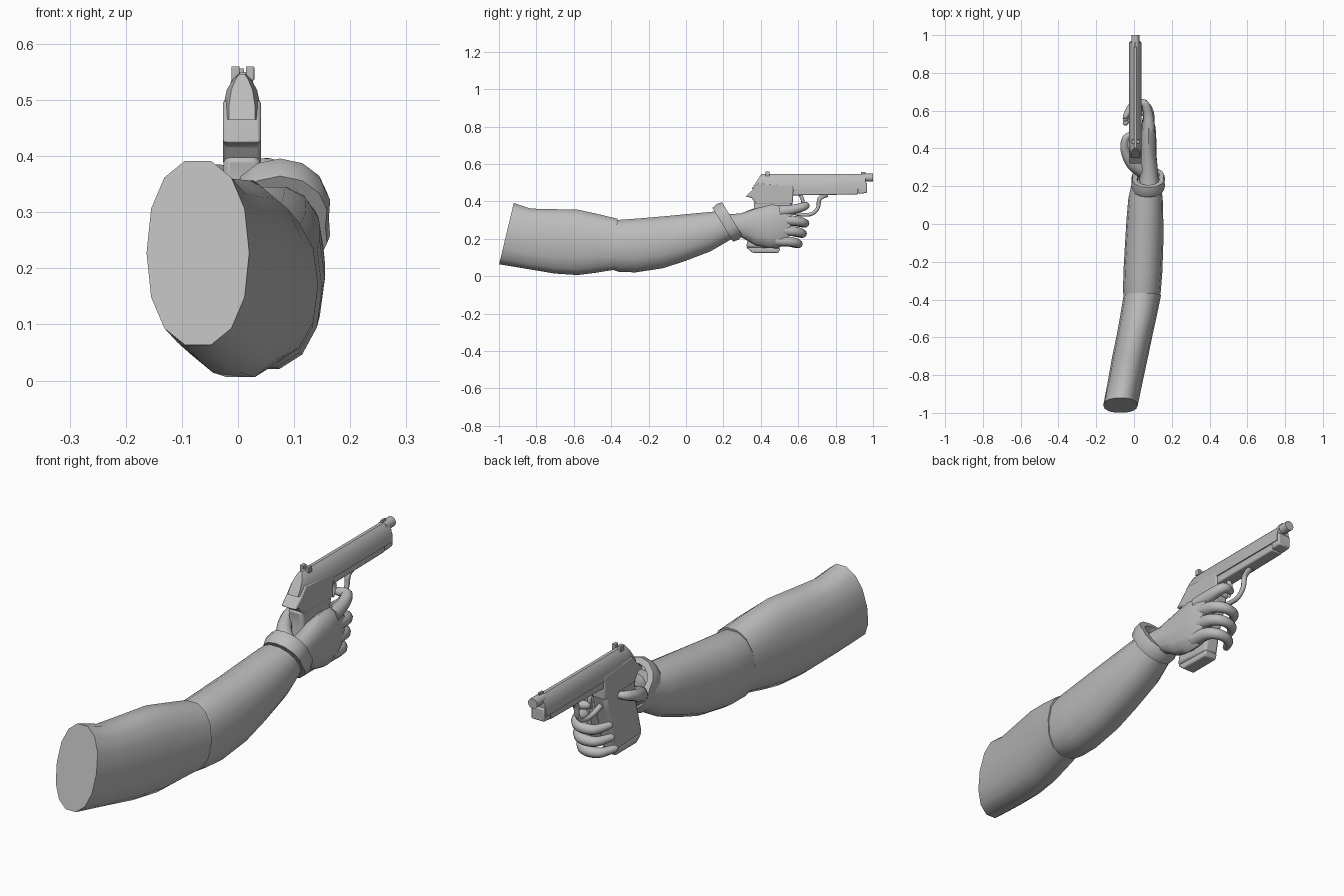
import bpy, bmesh, math
from mathutils import Vector

if "Cube" in bpy.data.objects:
    bpy.data.objects.remove(bpy.data.objects["Cube"])

grey = bpy.data.materials.new("plain_grey")
grey.use_nodes = True
grey.diffuse_color = (0.5, 0.5, 0.5, 1)
grey.node_tree.nodes["Principled BSDF"].inputs["Base Color"].default_value = (0.5, 0.5, 0.5, 1)

GUN_X = 0.007  # centre plane of the pistol


def finish(name, bm, angle=45, bevel=0):
    bmesh.ops.recalc_face_normals(bm, faces=bm.faces)
    mesh = bpy.data.meshes.new(name)
    bm.to_mesh(mesh)
    bm.free()
    mesh.materials.append(grey)
    ob = bpy.data.objects.new(name, mesh)
    bpy.context.collection.objects.link(ob)
    bpy.ops.object.select_all(action='DESELECT')
    ob.select_set(True)
    bpy.context.view_layer.objects.active = ob
    if bevel:
        mod = ob.modifiers.new("soft_edges", 'BEVEL')
        mod.width, mod.segments, mod.limit_method = bevel, 2, 'ANGLE'
    bpy.ops.object.shade_smooth_by_angle(angle=math.radians(angle))
    return ob


def skin(name, rings, closed=False, angle=45, bevel=0):
    """Join rings of points into a surface; cap the ends unless closed."""
    bm = bmesh.new()
    loops = [[bm.verts.new(p) for p in ring] for ring in rings]
    pairs = list(zip(loops, loops[1:])) + ([(loops[-1], loops[0])] if closed else [])
    for a, b in pairs:
        for i in range(len(a)):
            j = (i + 1) % len(a)
            bm.faces.new((a[i], a[j], b[j], b[i]))
    if not closed:
        bm.faces.new(loops[0])
        bm.faces.new(loops[-1])
    return finish(name, bm, angle, bevel)


def limb(name, stations, sides=14, square=0.9, angle=50):
    """Each station: top y, top z, bottom y, bottom z, lowest x, highest x."""
    rings = []
    for ty, tz, by, bz, x0, x1 in stations:
        ring = []
        for i in range(sides):
            a = math.tau * i / sides
            c, s = [math.copysign(abs(v) ** square, v) for v in (math.cos(a), math.sin(a))]
            t = (s + 1) / 2
            ring.append(((x0 + x1) / 2 + c * (x1 - x0) / 2, by + (ty - by) * t, bz + (tz - bz) * t))
        rings.append(ring)
    return skin(name, rings, angle=angle)


def tube(name, path, radii, sides=10):
    """Round tapered tube with rounded ends along a smoothed path."""
    pts = [Vector(p) for p in path]
    ext = [2 * pts[0] - pts[1]] + pts + [2 * pts[-1] - pts[-2]]
    line = []
    for i in range(len(pts) - 1):
        p0, p1, p2, p3 = ext[i:i + 4]
        for k in range(4):
            t = k / 4
            q = 0.5 * (2 * p1 + (p2 - p0) * t + (2 * p0 - 5 * p1 + 4 * p2 - p3) * t ** 2
                       + (3 * p1 - p0 - 3 * p2 + p3) * t ** 3)
            line.append((q, radii[i] + (radii[i + 1] - radii[i]) * t))
    line.append((pts[-1], radii[-1]))
    end = (pts[-1] - pts[-2]).normalized()
    r = radii[-1]
    line += [(pts[-1] + end * r * 0.6, r * 0.8), (pts[-1] + end * r * 0.95, r * 0.35)]
    rings, side = [], None
    for i, (q, r) in enumerate(line):
        d = (line[min(i + 1, len(line) - 1)][0] - line[max(i - 1, 0)][0]).normalized()
        side = d.orthogonal() if side is None else side - d * side.dot(d)
        side.normalize()
        up = d.cross(side)
        rings.append([q + r * (side * math.cos(math.tau * k / sides) + up * math.sin(math.tau * k / sides))
                      for k in range(sides)])
    return skin(name, rings, angle=60)


def plate(name, outline, half, x=GUN_X, bevel=0.006):
    """Side outline in (y, z), given thickness in x."""
    return skin(name, [[(x + s * half, y, z) for y, z in outline] for s in (-1, 1)], angle=35, bevel=bevel)


def box(name, x, y, z, bevel=0):
    return plate(name, [(y[0], z[0]), (y[1], z[0]), (y[1], z[1]), (y[0], z[1])],
                 (x[1] - x[0]) / 2, (x[0] + x[1]) / 2, bevel)


# Sleeve
limb("upper_arm", [
    (-.92, .395, -1.0, .06, -.163, .02), (-.83, .365, -.85, .035, -.14, .045),
    (-.7, .362, -.7, .01, -.115, .075), (-.58, .36, -.58, .002, -.09, .1),
    (-.48, .338, -.48, .015, -.072, .122), (-.365, .31, -.39, .03, -.055, .143)])
limb("forearm", [
    (-.43, .29, -.42, .04, -.05, .13), (-.35, .305, -.36, .02, -.058, .142),
    (-.24, .313, -.27, .017, -.056, .15), (-.1, .325, -.12, .04, -.048, .155),
    (.04, .338, .0, .08, -.04, .155), (.14, .347, .13, .13, -.03, .152),
    (.2, .35, .25, .2, -.01, .14)])

# Cuff: flat band swept round the wrist, tilted back at the top
cuff = []
for i in range(16):
    a = math.tau * i / 16
    centre = Vector((.075, .222, .29))
    up = Vector((0, -.52, .85))
    out = Vector((1, 0, 0)) * math.cos(a) + up * math.sin(a)
    axis = Vector((0, .85, .52))
    size = .085 + .025 * abs(math.sin(a))
    cuff.append([centre + out * (size + dr) + axis * da
                 for dr, da in ((-.03, -.03), (-.004, -.03), (.002, 0), (-.004, .03), (-.03, .03))])
skin("cuff", cuff, closed=True)

# Hand
limb("palm", [
    (.2, .33, .25, .23, .03, .13), (.29, .335, .31, .2, .03, .125),
    (.38, .365, .37, .165, .03, .118), (.46, .383, .44, .15, .035, .118),
    (.53, .375, .5, .155, .038, .114), (.57, .355, .545, .18, .045, .1)], sides=12)
tube("index_finger", [(.08, .5, .345), (.075, .58, .358), (.055, .638, .375), (.015, .632, .378)],
     [.032, .026, .022, .016])
for name, z, y in (("middle_finger", .3, .625), ("ring_finger", .245, .612), ("little_finger", .19, .59)):
    tube(name, [(.08, y - .11, z), (.078, y - .03, z - .006), (.045, y + .01, z - .016),
                (-.01, y, z - .02), (-.045, y - .055, z - .014)],
         [.03, .026, .023, .02, .015])
tube("thumb", [(.05, .28, .27), (-.01, .32, .31), (-.048, .39, .345), (-.045, .45, .365), (-.02, .475, .37)],
     [.04, .033, .024, .02, .014])

# Pistol slide: rounded section with a sloped rear
half = [(.033, .465), (.033, .49), (.027, .518), (.016, .537), (.007, .546)]
section = half + [(-x, z) for x, z in reversed(half)]
skin("slide", [[(GUN_X + x * w, y + k * (z - .465), z) for x, z in section]
               for y, k, w in ((.35, .65, .7), (.385, .5, 1), (.96, 0, 1))], angle=40)
plate("slide_nose", [(.92, .44), (.968, .445), (.968, .5), (.92, .5)], .03)
plate("lower_frame", [(.56, .432), (.92, .437), (.92, .478), (.56, .478)], .028)
plate("rear_frame", [(.318, .425), (.35, .42), (.375, .385), (.57, .385), (.575, .485), (.39, .5), (.355, .46)], .034)

# Barrel
bm = bmesh.new()
bmesh.ops.create_cone(bm, cap_ends=True, segments=16, radius1=.021, radius2=.021, depth=.06)
for v in bm.verts:
    v.co = (GUN_X + v.co.x, .97 + v.co.z, .527 + v.co.y)
finish("barrel", bm)

# Sights
for name, x in (("rear_sight_right", -.012), ("rear_sight_left", .014)):
    box(name, (x, x + .015), (.425, .447), (.535, .56), .002)
box("rear_sight_bar", (-.01, .028), (.43, .442), (.535, .55))
box("front_sight", (.003, .011), (.935, .96), (.54, .556))

# Grip, magazine base, trigger and guard
plate("grip", [(.36, .4), (.57, .4), (.55, .33), (.52, .24), (.5, .145), (.32, .155), (.345, .25), (.37, .34)],
      .033, bevel=.012)
plate("magazine_base", [(.32, .155), (.355, .125), (.495, .125), (.505, .15)], .03)
tube("trigger", [(GUN_X, .61, .44), (GUN_X, .625, .4), (GUN_X, .615, .365)], [.01, .009, .007])
tube("trigger_guard", [(GUN_X, .755, .437), (GUN_X, .715, .415), (GUN_X, .705, .365), (GUN_X, .67, .332),
                       (GUN_X, .61, .33), (GUN_X, .545, .35)], [.013, .012, .01, .01, .01, .012], 8)
